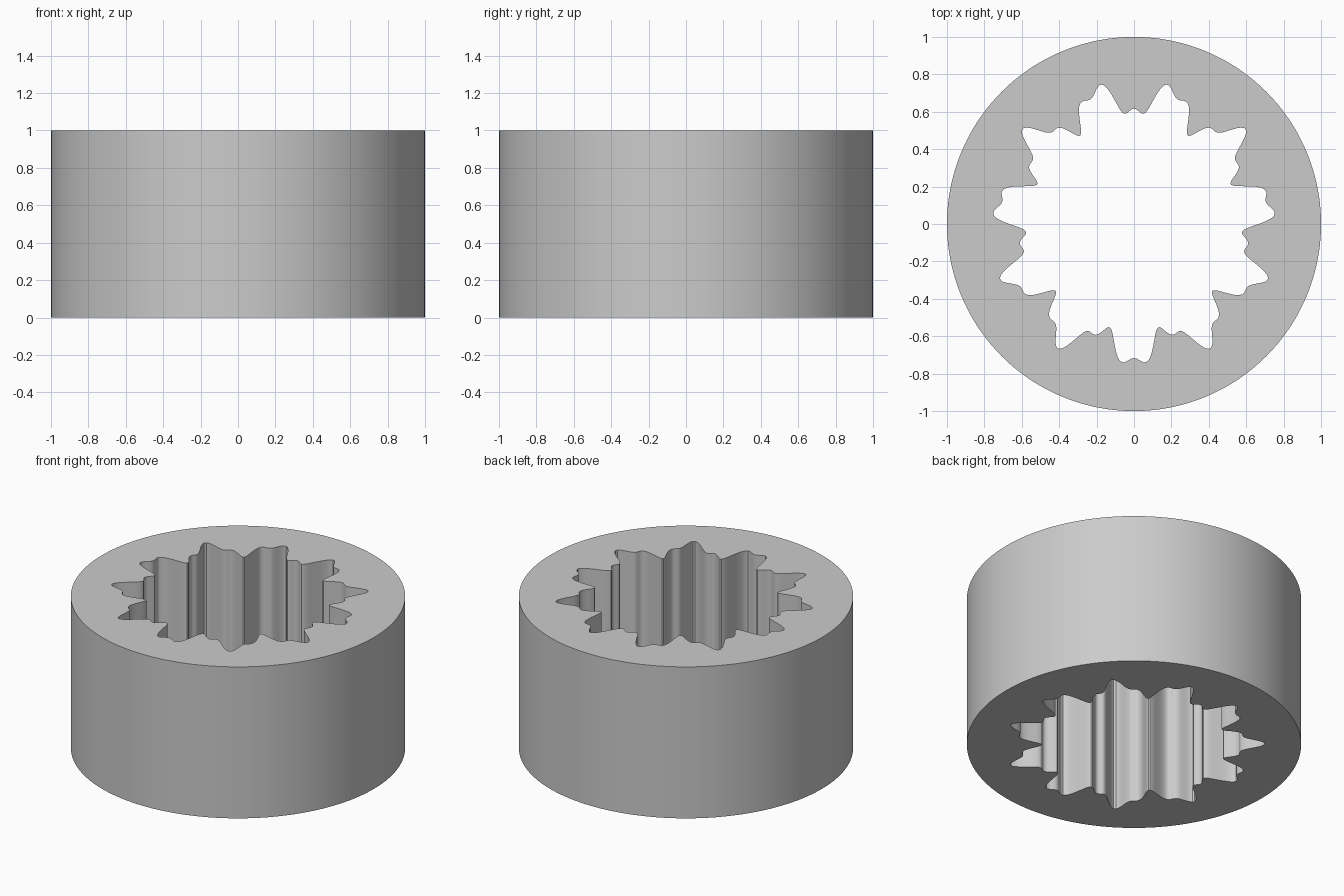
import bpy, bmesh
from math import sin, cos, tau, radians

if "Cube" in bpy.data.objects:
    bpy.data.objects.remove(bpy.data.objects["Cube"])

SEGMENTS = 360
HEIGHT = 1.0


def bore_radius(a):
    # eleven broad lobes with a finer ripple on top
    return 2 / 3 + sin(11 * a) / 12 + sin(29 * a) / 30


def ring(bm, radius, z):
    angles = [tau * i / SEGMENTS for i in range(SEGMENTS)]
    return [bm.verts.new((radius(a) * cos(a), radius(a) * sin(a), z)) for a in angles]


# Four loops around the section: outer bottom, outer top, bore top, bore bottom
bm = bmesh.new()
loops = [
    ring(bm, lambda a: 1.0, 0),
    ring(bm, lambda a: 1.0, HEIGHT),
    ring(bm, bore_radius, HEIGHT),
    ring(bm, bore_radius, 0),
]

# Outer wall, top rim, lobed bore and bottom rim
for k in range(4):
    lower, upper = loops[k], loops[(k + 1) % 4]
    for i in range(SEGMENTS):
        j = (i + 1) % SEGMENTS
        bm.faces.new((lower[i], lower[j], upper[j], upper[i]))
bmesh.ops.recalc_face_normals(bm, faces=bm.faces)

mesh = bpy.data.meshes.new("lobed_bore_cylinder")
bm.to_mesh(mesh)
bm.free()
body = bpy.data.objects.new("lobed_bore_cylinder", mesh)
bpy.context.collection.objects.link(body)

# Smooth walls, sharp rims
bpy.context.view_layer.objects.active = body
body.select_set(True)
bpy.ops.object.shade_smooth_by_angle(angle=radians(30))
